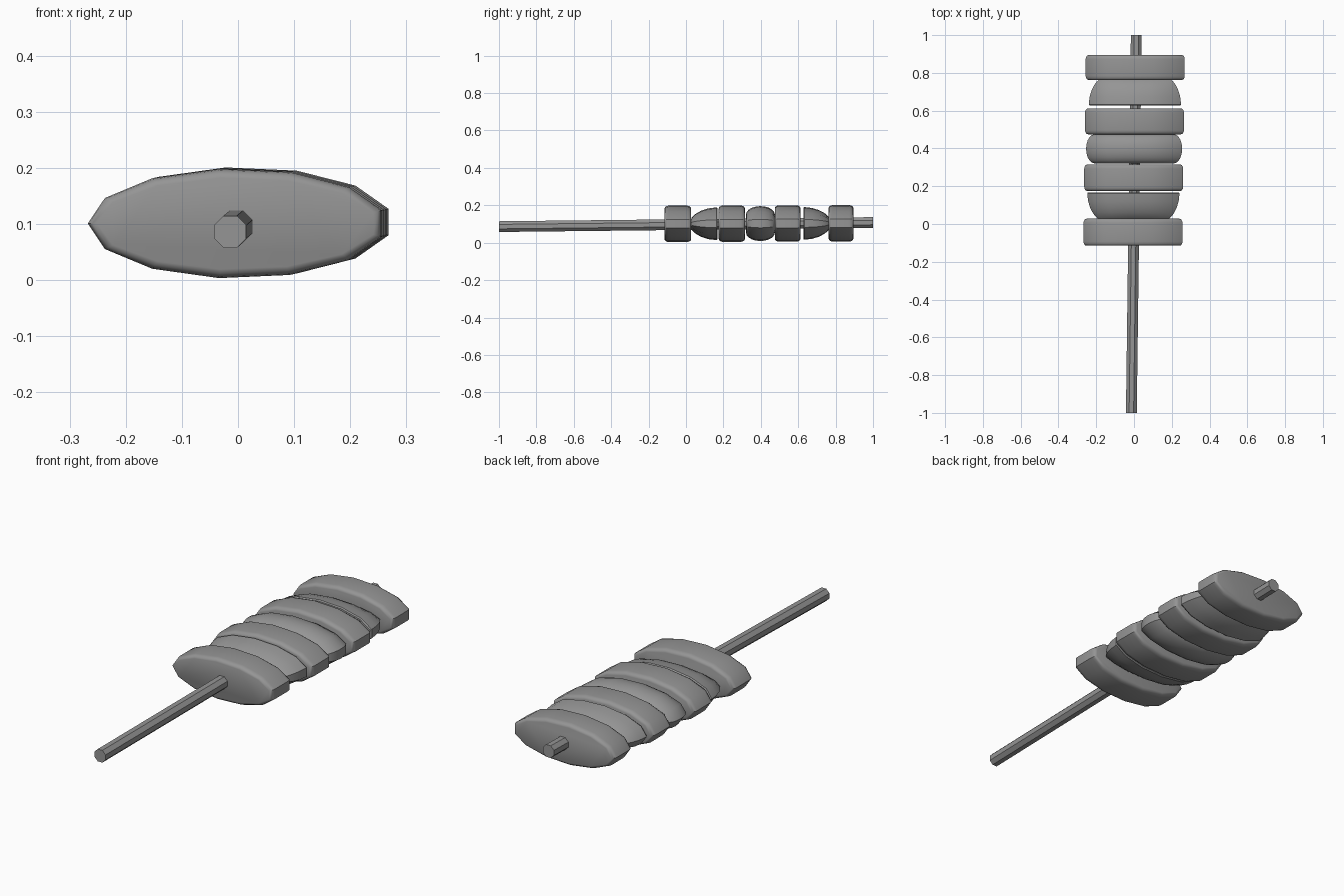
import bpy, bmesh, math

cube = bpy.data.objects.get("Cube")
if cube:
    bpy.data.objects.remove(cube, do_unlink=True)

grey = bpy.data.materials.new("mid grey")
grey.use_nodes = True
colour = (0.3, 0.3, 0.3, 1)
grey.diffuse_color = colour
grey.node_tree.nodes["Principled BSDF"].inputs["Base Color"].default_value = colour


def loft(name, rings, sides, start, smooth=True):
    """Capped elliptical tube along y; each ring is (x, y, z, radius x, radius z)."""
    bm = bmesh.new()
    loops = []
    for x, y, z, rx, rz in rings:
        angles = [start + math.tau * i / sides for i in range(sides)]
        loops.append([bm.verts.new((x + rx * math.cos(a), y, z + rz * math.sin(a))) for a in angles])
    for a, b in zip(loops, loops[1:]):
        for i in range(sides):
            j = (i + 1) % sides
            bm.faces.new((a[i], a[j], b[j], b[i]))
    bm.faces.new(loops[0])
    bm.faces.new(loops[-1])
    bmesh.ops.recalc_face_normals(bm, faces=bm.faces)
    mesh = bpy.data.meshes.new(name)
    bm.to_mesh(mesh)
    bm.free()
    mesh.materials.append(grey)
    obj = bpy.data.objects.new(name, mesh)
    bpy.context.collection.objects.link(obj)
    if smooth:
        bpy.ops.object.select_all(action="DESELECT")
        obj.select_set(True)
        bpy.context.view_layer.objects.active = obj
        bpy.ops.object.shade_smooth_by_angle(angle=math.radians(35))


def piece(name, profile, rx, rz):
    """Flattened slice threaded on the stick; the profile is (y, inset)."""
    mid = (profile[0][0] + profile[-1][0]) / 2
    x, z = 0.0135 * mid - 0.001, 0.101 + 0.003 * mid
    loft(name, [(x, y, z, rx - d, rz - d) for y, d in profile], 13, math.pi)


# Slightly slanted octagonal stick
loft("stick", [(-0.014, -1, 0.086, 0.031, 0.031), (0.012, 1, 0.108, 0.031, 0.031)],
     8, math.pi / 8, smooth=False)

# Thick slices with rounded rims
for n, (front, back) in enumerate([(-0.115, 0.028), (0.175, 0.315), (0.475, 0.612), (0.762, 0.895)]):
    rim = [(0.022 * (1 - math.sin(t)), 0.016 * (1 - math.cos(t)))
           for t in (math.pi / 2 * k / 3 for k in range(4))]
    profile = [(front + w, d) for w, d in reversed(rim)] + [(back - w, d) for w, d in rim]
    piece(f"thick_slice_{n + 1}", profile, 0.266, 0.098)

# Softer pieces between them: domed forward, rounded bead, domed backward
dome = [(0, 0.06), (0.012, 0.046), (0.03, 0.033), (0.055, 0.02), (0.09, 0.009), (0.132, 0.004), (0.138, 0.008)]
piece("front_dome", [(0.03 + y, d) for y, d in dome], 0.252, 0.092)
piece("back_dome", [(0.765 - y, d) for y, d in reversed(dome)], 0.252, 0.092)
bead = [(0.398 - 0.077 * math.cos(t), 0.045 * (1 - math.sin(t)))
        for t in (math.pi * k / 10 for k in range(11))]
piece("middle_bead", bead, 0.258, 0.094)
